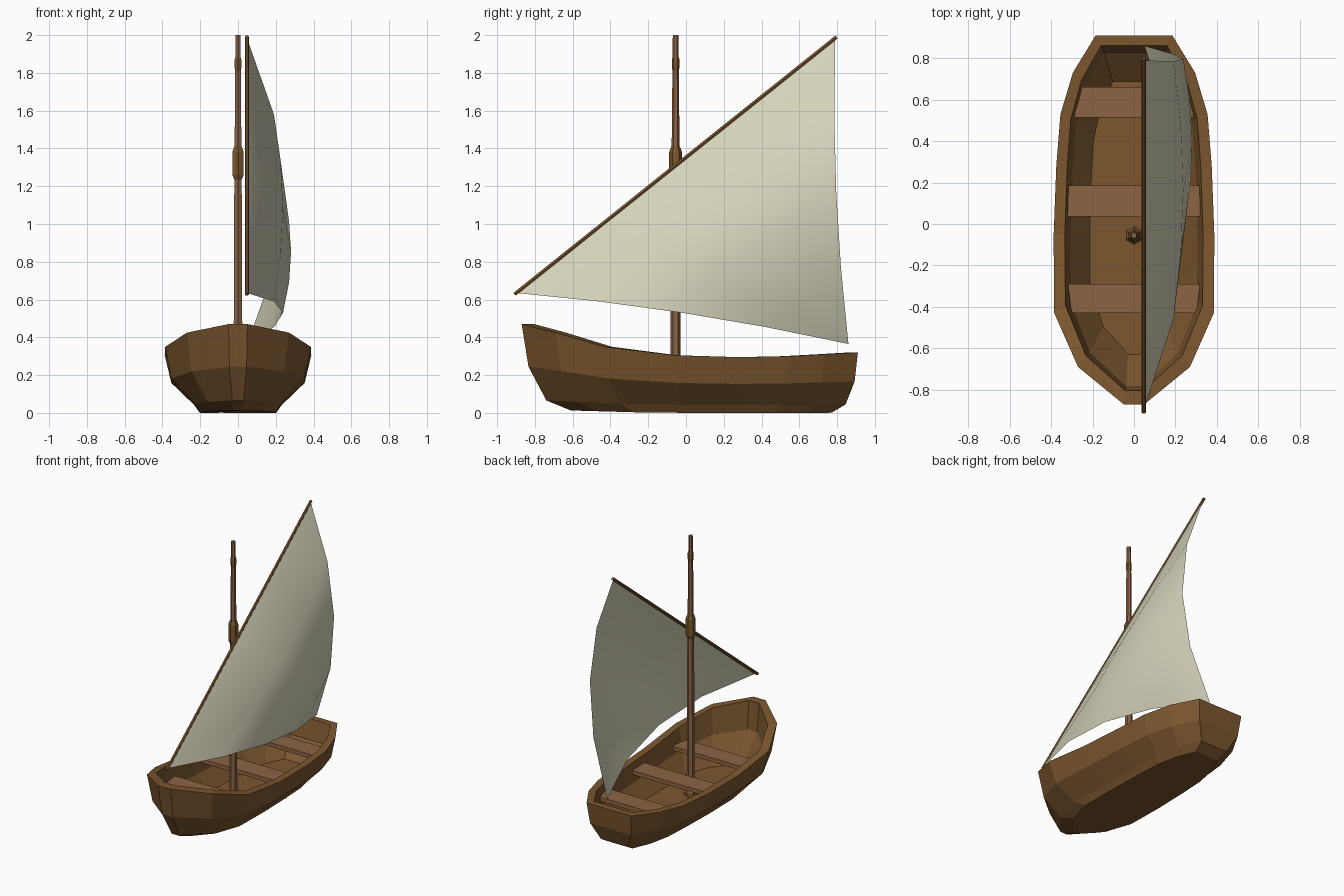
import bpy, math
from mathutils import Vector

if "Cube" in bpy.data.objects:
    bpy.data.objects.remove(bpy.data.objects["Cube"])


def material(name, rgb):
    m = bpy.data.materials.new(name)
    m.diffuse_color = (*rgb, 1)
    m.use_nodes = True
    m.node_tree.nodes["Principled BSDF"].inputs["Base Color"].default_value = m.diffuse_color
    return m


WOOD = material("dark wood", (0.20, 0.095, 0.028))
PLANK = material("light wood", (0.26, 0.125, 0.06))
CLOTH = material("canvas", (0.68, 0.66, 0.50))


def add_mesh(name, verts, faces, mat):
    me = bpy.data.meshes.new(name)
    me.from_pydata(verts, [], faces)
    me.materials.append(mat)
    ob = bpy.data.objects.new(name, me)
    bpy.context.collection.objects.link(ob)
    return ob


def loft(name, rings, mat, caps=True):
    """Join equal-sized closed rings, capping first and last."""
    n = len(rings[0])
    verts = [p for r in rings for p in r]
    faces = [(k*n+i, k*n+(i+1) % n, (k+1)*n+(i+1) % n, (k+1)*n+i)
             for k in range(len(rings)-1) for i in range(n)]
    if caps:
        faces += [tuple(reversed(range(n))),
                  tuple((len(rings)-1)*n+i for i in range(n))]
    return add_mesh(name, verts, faces, mat)


# Hull: half of the rim outline (x, y, z), bow to stern, mirrored to a full ring
half = [(0.05, -0.87, 0.47), (0.27, -0.69, 0.425), (0.385, -0.43, 0.35),
        (0.388, -0.06, 0.305), (0.375, 0.28, 0.295), (0.355, 0.53, 0.30),
        (0.295, 0.73, 0.31), (0.185, 0.91, 0.32)]
outline = half + [(-x, y, z) for x, y, z in reversed(half)]


def ring(sx, sy, oy, height):
    return [(x*sx, y*sy+oy, height(z)) for x, y, z in outline]


hull_rings = [
    ring(0.52, 0.775, 0.065, lambda z: max(0, (z-0.31)*0.08)),  # bottom
    ring(0.60, 0.89, 0.035, lambda z: z*0.14),                  # bilge
    ring(0.91, 0.97, 0.01, lambda z: z*0.52),                   # side
    ring(1, 1, 0, lambda z: z),                                 # outer rim
    ring(0.86, 0.935, 0.01, lambda z: z),                       # inner rim
    ring(0.79, 0.905, 0.005, lambda z: z*0.56),                 # inner side
    ring(0.55, 0.74, 0.015, lambda z: 0.06),                    # floor
]
loft("hull", hull_rings, WOOD)

# Seats: tapered planks (y front, y back, half width front, half width back)
for name, y0, y1, w0, w1 in [("front_seat", -0.43, -0.29, 0.302, 0.318),
                             ("middle_seat", 0.035, 0.185, 0.322, 0.316),
                             ("rear_seat", 0.515, 0.66, 0.288, 0.265)]:
    loft(name, [[(-w0, y0, z), (w0, y0, z), (w1, y1, z), (-w1, y1, z)]
                for z in (0.22, 0.25)], PLANK)


# Mast: six-sided turned profile (radius, height) with foot and two collars
def turned(name, profile, y, mat, sides=6):
    rings = [[(r*math.sin(-i*math.tau/sides), y+r*math.cos(i*math.tau/sides), z)
              for i in range(sides)] for r, z in profile]
    return loft(name, rings, mat)


turned("mast", [(0.027, 0.05), (0.025, 0.9), (0.021, 1.4), (0.015, 2.0)],
       -0.055, PLANK)
turned("mast_foot", [(0.045, 0.05), (0.045, 0.09), (0.03, 0.11)], -0.055, WOOD)
turned("yard_collar", [(0.024, 1.235), (0.034, 1.26), (0.034, 1.38), (0.023, 1.41)],
       -0.055, WOOD)
turned("top_collar", [(0.016, 1.81), (0.02, 1.825), (0.02, 1.87), (0.016, 1.885)],
       -0.055, WOOD)

# Yard: slanted spar carrying the sail
p0, p1 = Vector((0.047, -0.908, 0.628)), Vector((0.047, 0.797, 1.99))
side = Vector((1, 0, 0))
up = (p1-p0).normalized().cross(side)
loft("yard", [[p + 0.011*(side*math.cos(a) + up*math.sin(a))
               for a in (k*math.tau/6 for k in range(6))] for p in (p0, p1)], WOOD)

# Sail: triangular grid, bellied to one side with hollow foot and leech
A, B, C = Vector((0.047, -0.9, 0.635)), Vector((0.047, 0.79, 1.985)), Vector((0.05, 0.86, 0.365))
N = 4
verts = []
for j in range(N):
    c = j/N
    for i in range(N+1):
        b = (1-c)*i/N
        a = 1-c-b
        p = a*A + b*B + c*C
        p += Vector((0.76*c*(1-c) + 1.36*a*b*c, -0.12*b*c, 0.12*a*c))
        verts.append(p)
verts.append(C)
w = N+1
faces = [(j*w+i, (j+1)*w+i, (j+1)*w+i+1, j*w+i+1)
         for j in range(N-1) for i in range(N)]
faces += [((N-1)*w+i, N*w, (N-1)*w+i+1) for i in range(N)]
sail = add_mesh("sail", verts, faces, CLOTH)
for f in sail.data.polygons:
    f.use_smooth = True
